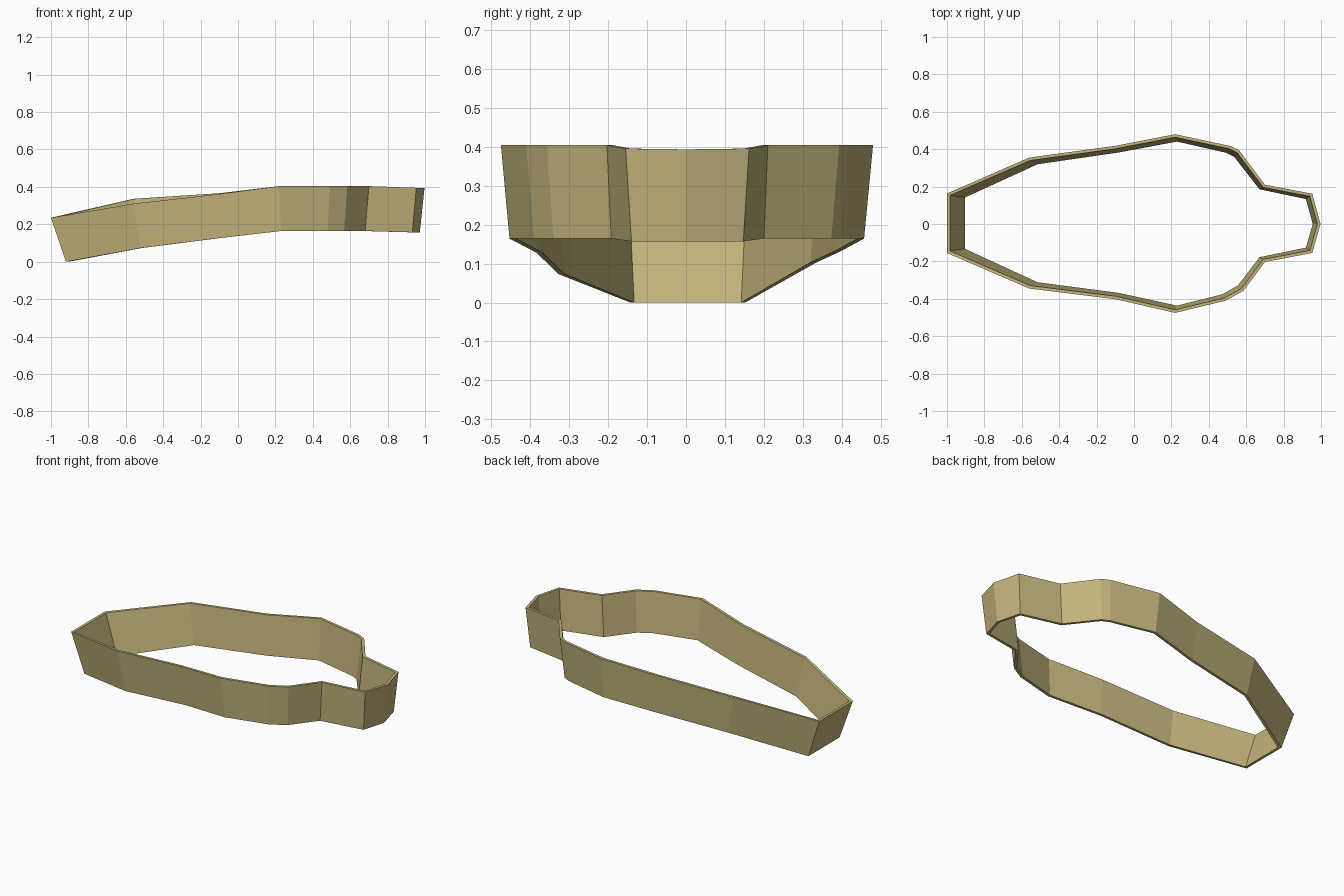
import bpy, bmesh
from mathutils import Vector

THICK = 0.016

# outer rim outline, counter-clockwise seen from above: (x, y, z)
top = [(-1.0, -0.155, 0.235), (-0.56, -0.345, 0.31), (-0.10, -0.402, 0.362),
       (0.22, -0.475, 0.404), (0.49, -0.41, 0.404), (0.585, -0.357, 0.404),
       (0.70, -0.203, 0.404), (0.953, -0.155, 0.395), (0.997, 0.0, 0.393),
       (0.953, 0.162, 0.395), (0.70, 0.21, 0.404), (0.563, 0.393, 0.404),
       (0.515, 0.417, 0.404), (0.22, 0.48, 0.404), (-0.10, 0.418, 0.366),
       (-0.56, 0.355, 0.336), (-1.0, 0.163, 0.235)]

# outer lower edge, matching point by point
bottom = [(-0.92, -0.143, 0.0), (-0.52, -0.327, 0.073), (-0.085, -0.384, 0.128),
          (0.23, -0.453, 0.164), (0.48, -0.39, 0.164), (0.567, -0.34, 0.164),
          (0.68, -0.192, 0.164), (0.932, -0.14, 0.157), (0.972, 0.0, 0.157),
          (0.932, 0.147, 0.157), (0.68, 0.20, 0.164), (0.545, 0.373, 0.164),
          (0.498, 0.396, 0.164), (0.23, 0.457, 0.164), (-0.085, 0.398, 0.132),
          (-0.52, 0.335, 0.103), (-0.92, 0.152, 0.0)]


def inset(loop, dist):
    """Mitred inward offset of a counter-clockwise loop."""
    result = []
    for i, p in enumerate(loop):
        p = Vector(p)
        a = (p - Vector(loop[i - 1])).xy.normalized()
        b = (Vector(loop[(i + 1) % len(loop)]) - p).xy.normalized()
        na, nb = Vector((-a.y, a.x)), Vector((-b.y, b.x))
        move = (na + nb) * dist / (1 + na.dot(nb))
        result.append((p.x + move.x, p.y + move.y, p.z))
    return result


# closed band: outer wall, rim, inner wall, lower edge
bm = bmesh.new()
rings = [[bm.verts.new(p) for p in loop]
         for loop in (bottom, top, inset(top, THICK), inset(bottom, THICK))]
n = len(top)
for r in range(4):
    lo, hi = rings[r], rings[(r + 1) % 4]
    for i in range(n):
        j = (i + 1) % n
        bm.faces.new((lo[i], lo[j], hi[j], hi[i]))
bmesh.ops.recalc_face_normals(bm, faces=bm.faces)
mesh = bpy.data.meshes.new("wall_band")
bm.to_mesh(mesh)
bm.free()

mat = bpy.data.materials.new("khaki")
mat.diffuse_color = (0.55, 0.46, 0.20, 1)
mesh.materials.append(mat)
bpy.context.collection.objects.link(bpy.data.objects.new("wall_band", mesh))
